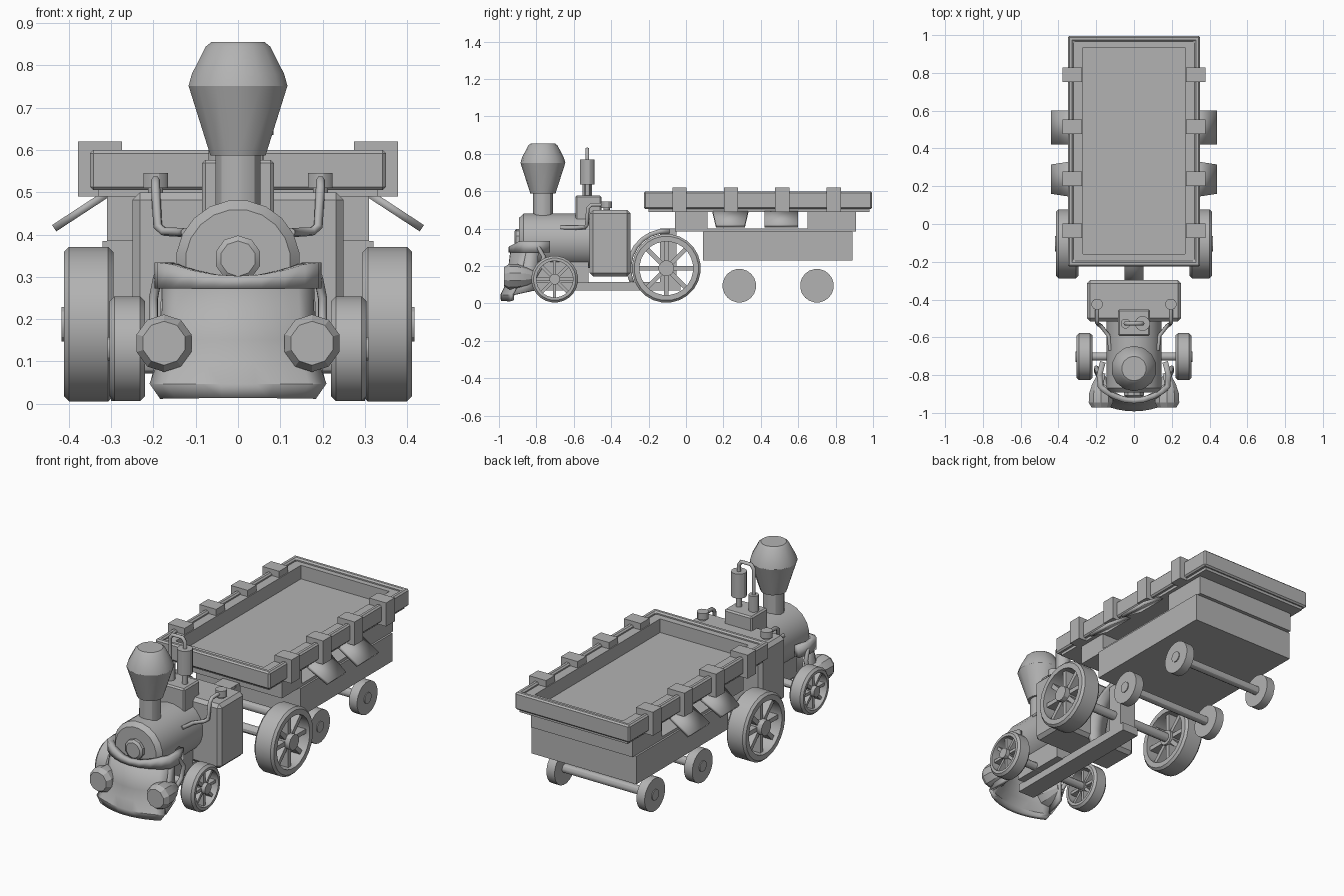
import bpy, bmesh, math
from mathutils import Vector

if "Cube" in bpy.data.objects:
    bpy.data.objects.remove(bpy.data.objects["Cube"])

grey = bpy.data.materials.new("plain_grey")
grey.diffuse_color = (0.45, 0.45, 0.45, 1)
grey.use_nodes = True
grey.node_tree.nodes["Principled BSDF"].inputs["Base Color"].default_value = grey.diffuse_color


def finish(name, bm, bevel=0, smooth=True):
    bmesh.ops.recalc_face_normals(bm, faces=bm.faces)
    me = bpy.data.meshes.new(name)
    bm.to_mesh(me)
    bm.free()
    me.materials.append(grey)
    ob = bpy.data.objects.new(name, me)
    bpy.context.collection.objects.link(ob)
    if bevel:
        m = ob.modifiers.new("bevel", 'BEVEL')
        m.width, m.segments = bevel, 1
    if smooth:
        bpy.ops.object.select_all(action='DESELECT')
        ob.select_set(True)
        bpy.context.view_layer.objects.active = ob
        bpy.ops.object.shade_smooth_by_angle(angle=math.radians(30))
    return ob


def box(name, x, y, z, bevel=0):
    bm = bmesh.new()
    bmesh.ops.create_cube(bm, size=1)
    for v in bm.verts:
        v.co = [(r[0] + r[1]) / 2 + c * (r[1] - r[0]) for r, c in zip((x, y, z), v.co)]
    return finish(name, bm, bevel, False)


def lathe(name, profile, axis, origin, n=16, closed=False):
    """Spin (radius, offset) points about an axis; closed makes a ring."""
    bm = bmesh.new()
    o = Vector(origin)
    rings = []
    for r, h in profile:
        ring = []
        for i in range(n):
            a = 2 * math.pi * (i + 0.5) / n
            c, s = r * math.cos(a), r * math.sin(a)
            p = {'x': (h, c, s), 'y': (c, h, s), 'z': (c, s, h)}[axis]
            ring.append(bm.verts.new(o + Vector(p)))
        rings.append(ring)
    pairs = list(zip(rings, rings[1:]))
    if closed:
        pairs.append((rings[-1], rings[0]))
    else:
        bm.faces.new(rings[0])
        bm.faces.new(rings[-1])
    for a, b in pairs:
        for i in range(n):
            j = (i + 1) % n
            bm.faces.new((a[i], a[j], b[j], b[i]))
    return finish(name, bm)


def rod(name, r, axis, origin, h0, h1, n=12):
    return lathe(name, [(r, h0), (r, h1)], axis, origin, n)


def pipe(name, pts, r):
    cu = bpy.data.curves.new(name, 'CURVE')
    cu.dimensions, cu.bevel_depth, cu.bevel_resolution, cu.use_fill_caps = '3D', r, 1, True
    sp = cu.splines.new('POLY')
    sp.points.add(len(pts) - 1)
    for p, c in zip(sp.points, pts):
        p.co = (*c, 1)
    cu.materials.append(grey)
    ob = bpy.data.objects.new(name, cu)
    bpy.context.collection.objects.link(ob)


def sheet(name, rows, thick):
    """Grid of points made into a thick plate."""
    bm = bmesh.new()
    g = [[bm.verts.new(p) for p in row] for row in rows]
    for a, b in zip(g, g[1:]):
        for i in range(len(a) - 1):
            bm.faces.new((a[i], a[i + 1], b[i + 1], b[i]))
    ob = finish(name, bm)
    m = ob.modifiers.new("thickness", 'SOLIDIFY')
    m.thickness, m.offset = thick, 0


def spoked_wheel(name, s, y, z, r, x0, x1, spokes=8):
    c, ri = 0.012, r * 0.78
    lathe(name + "_tyre", [(ri, s * x0), (r - c, s * x0), (r, s * (x0 + c)), (r, s * (x1 - c)),
                           (r - c, s * x1), (ri, s * x1)], 'x', (0, y, z), 24, True)
    rod(name + "_hub", r * 0.23, 'x', (0, y, z), s * (x0 + 0.01), s * (x1 + 0.005))
    bm = bmesh.new()
    xm, t = s * (x0 + x1) / 2, (x1 - x0) * 0.3
    for k in range(spokes):
        a = 2 * math.pi * k / spokes
        d, e = Vector((0, math.cos(a), math.sin(a))), Vector((0, -math.sin(a), math.cos(a)))
        vs = bmesh.ops.create_cube(bm, size=1)['verts']
        for v in vs:
            p = v.co.copy()
            v.co = Vector((xm + p.x * 2 * t, y, z)) + d * (r * 0.5 + p.y * r * 0.64) + e * p.z * r * 0.13
    finish(name + "_spokes", bm, 0, False)


# wagon bed: floor, outer wall, inner ledge
box("bed_floor", (-0.33, 0.33), (-0.2, 0.98), (0.49, 0.51))


def frame(name, xo, xi, yo, yi, z, bevel=0):
    bm = bmesh.new()
    loops = []
    for x, (a, b) in ((xo, yo), (xi, yi)):
        for h in z:
            loops.append([bm.verts.new(p) for p in ((-x, a, h), (x, a, h), (x, b, h), (-x, b, h))])
    ob, ot, ib, it = loops
    for i in range(4):
        j = (i + 1) % 4
        for a, b in ((ob, ot), (ot, it), (it, ib), (ib, ob)):
            bm.faces.new((a[i], a[j], b[j], b[i]))
    finish(name, bm, bevel, False)


frame("bed_wall", 0.35, 0.32, (-0.225, 0.995), (-0.195, 0.965), (0.505, 0.6), 0.008)
frame("bed_ledge", 0.325, 0.27, (-0.2, 0.97), (-0.16, 0.935), (0.5, 0.585))

# wagon body with side openings
box("wagon_lower_body", (-0.32, 0.32), (0.09, 0.89), (0.23, 0.385))
box("wagon_front_block", (-0.31, 0.31), (-0.06, 0.115), (0.385, 0.495))
box("wagon_rear_block", (-0.31, 0.31), (0.65, 0.91), (0.385, 0.495))
box("opening_sill", (-0.31, 0.31), (0.11, 0.66), (0.38, 0.4))

# wagon running gear
for y in (0.285, 0.7):
    rod("wagon_axle", 0.024, 'x', (0, y, 0.095), -0.27, 0.27)
    for s in (-1, 1):
        rod("wagon_wheel", 0.09, 'x', (0, y, 0.095), s * 0.25, s * 0.3, 20)
        rod("wagon_wheel_hub", 0.03, 'x', (0, y, 0.095), s * 0.29, s * 0.305)

# mirrored parts
for s in (-1, 1):
    for y in (-0.035, 0.24, 0.515, 0.79):
        box("bed_clip", tuple(sorted((s * 0.275, s * 0.378))), (y - 0.038, y + 0.038), (0.49, 0.62))
    for ya, yb, taper in ((0.14, 0.335, 0.02), (0.42, 0.6, 0)):
        sheet("awning", [[(s * 0.305, ya, 0.5), (s * 0.305, yb, 0.5)],
                         [(s * 0.435, ya + taper, 0.415), (s * 0.435, yb - taper, 0.415)]], 0.018)
    spoked_wheel("large_wheel", s, -0.105, 0.188, 0.184, 0.295, 0.412)
    spoked_wheel("small_wheel", s, -0.702, 0.13, 0.125, 0.22, 0.304)
    # oil cup and feed pipe
    rod("oil_cup", 0.03, 'z', (s * 0.195, -0.425, 0), 0.51, 0.546)
    rod("oil_cup_stem", 0.018, 'z', (s * 0.195, -0.425, 0), 0.49, 0.515)
    pipe("feed_pipe", [(s * 0.195, -0.43, 0.528), (s * 0.195, -0.505, 0.528), (s * 0.195, -0.525, 0.51),
                       (s * 0.19, -0.53, 0.42), (s * 0.175, -0.54, 0.407), (s * 0.135, -0.59, 0.405),
                       (s * 0.125, -0.67, 0.405)], 0.011)
    # headlamp and bracket
    lathe("headlamp", [(0.052, -0.972), (0.068, -0.945), (0.067, -0.9), (0.05, -0.85), (0.025, -0.805)],
          'y', (s * 0.175, 0, 0.143), 10)
    pipe("lamp_bracket", [(s * 0.185, -0.81, 0.14), (s * 0.2, -0.78, 0.19), (s * 0.2, -0.76, 0.25),
                          (s * 0.19, -0.79, 0.3)], 0.012)

# engine frame, axles and drawbar
box("chassis_bar", (-0.05, 0.05), (-0.88, -0.03), (0.07, 0.115))
box("boiler_saddle", (-0.09, 0.09), (-0.84, -0.52), (0.11, 0.24))
rod("large_axle", 0.025, 'x', (0, -0.105, 0.188), -0.32, 0.32)
rod("small_axle", 0.022, 'x', (0, -0.702, 0.13), -0.24, 0.24)
arc = [(-0.105 + 0.2 * math.cos(a), 0.188 + 0.2 * math.sin(a))
       for a in (math.radians(85 + 120 * i / 8) for i in range(9))]
sheet("drawbar", [[(-0.05, y, z), (0.05, y, z)] for y, z in arc], 0.025)
box("axle_support", (-0.05, 0.05), (-0.14, -0.05), (0.1, 0.4))

# cab and boiler
box("cab", (-0.25, 0.25), (-0.515, -0.297), (0.145, 0.5), 0.018)
lathe("boiler", [(0.125, -0.892), (0.147, -0.868), (0.147, -0.5)], 'y', (0, 0, 0.335), 20)
lathe("boiler_door", [(0.042, -0.918), (0.055, -0.908), (0.055, -0.88)], 'y', (0, 0, 0.343), 10)

# chimney
rod("chimney_stem", 0.055, 'z', (0, -0.765, 0), 0.44, 0.6, 12)
lathe("chimney_cap", [(0.067, 0.587), (0.12, 0.752), (0.112, 0.78), (0.078, 0.845), (0.065, 0.855)],
      'z', (0, -0.765, 0), 14)

# steam box and whistle
box("steam_box", (-0.085, 0.085), (-0.592, -0.452), (0.44, 0.577), 0.008)
rod("whistle_tank", 0.04, 'z', (0.045, -0.527, 0), 0.635, 0.77)
rod("whistle_stem", 0.016, 'z', (0.045, -0.527, 0), 0.57, 0.64)
rod("valve", 0.026, 'z', (-0.045, -0.527, 0), 0.57, 0.665)
pipe("whistle_pipe", [(0.045, -0.527, 0.76), (0.045, -0.527, 0.805), (0.03, -0.527, 0.825),
                      (-0.03, -0.527, 0.825), (-0.045, -0.527, 0.805), (-0.045, -0.527, 0.65)], 0.011)

# front guard: curved apron with a lip below and a band above
us = [i / 5 - 1 for i in range(11)]
levels = ((0.28, 0.172, -0.93, 0.08), (0.15, 0.178, -0.945, 0.06), (0.09, 0.187, -0.96, 0.055),
          (0.045, 0.205, -0.982, 0.055), (0.014, 0.18, -0.98, 0.05))
sheet("guard_apron", [[(w * u, y + d * u * u, z) for u in us] for z, w, y, d in levels], 0.02)
for s in (-1, 1):
    sheet("guard_side", [[(s * 0.172, -0.855, 0.28), (s * 0.16, -0.79, 0.28)],
                         [(s * 0.18, -0.885, 0.12), (s * 0.165, -0.8, 0.12)],
                         [(s * 0.2, -0.925, 0.045), (s * 0.175, -0.81, 0.07)]], 0.018)
path = [(-0.165, -0.73), (-0.183, -0.8), (-0.178, -0.86)]
mid = [(0.15 * u, -0.935 + 0.05 * u * u) for u in (-1, -0.7, -0.35, 0, 0.35, 0.7, 1)]
path = path + mid + [(-x, y) for x, y in reversed(path)]
sheet("guard_band", [[(x, y, 0.272) for x, y in path],
                     [(x, y, 0.302 + 0.032 * min(1, (abs(x) / 0.16) ** 2)) for x, y in path]], 0.03)
